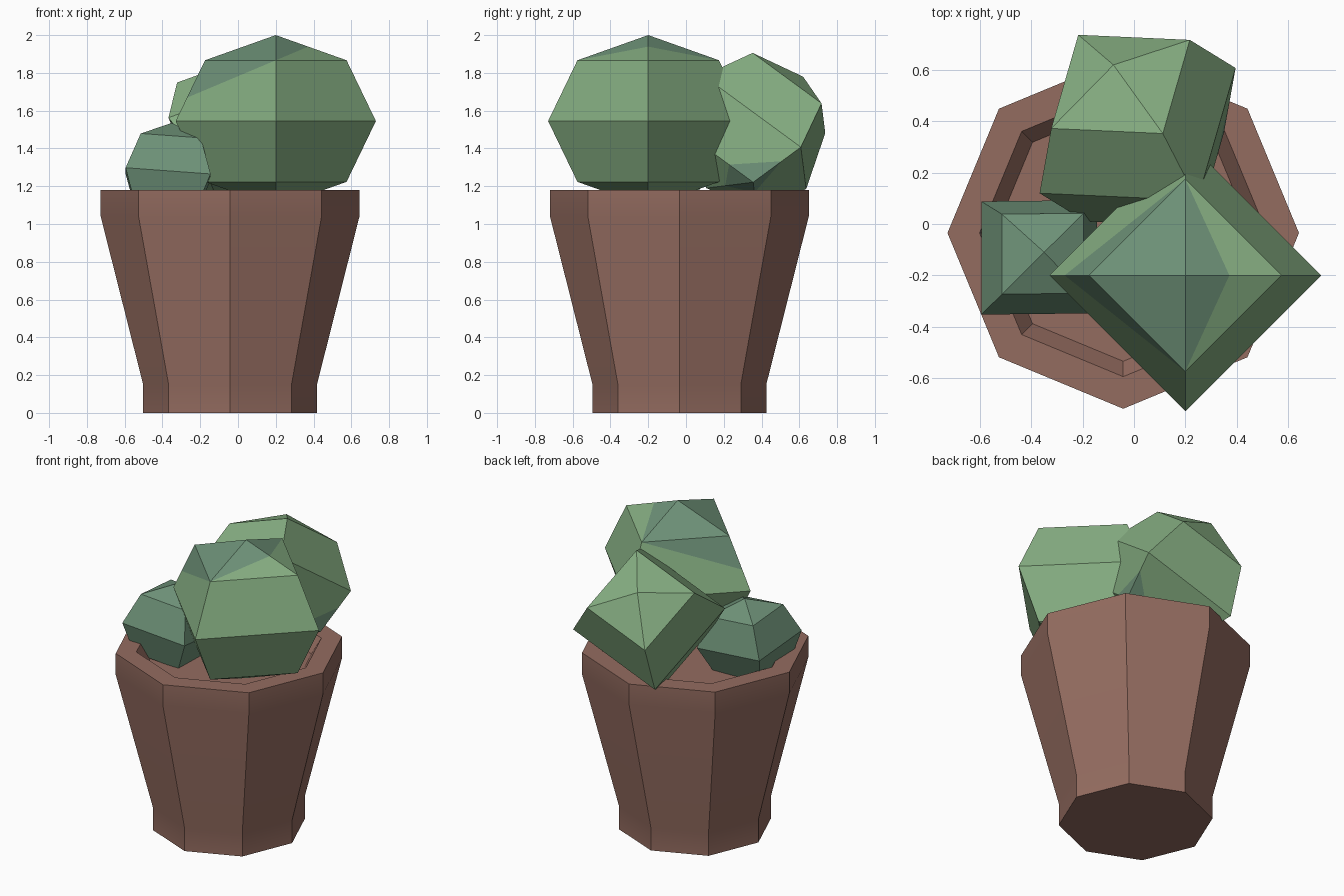
import bpy, bmesh, math
from mathutils import Vector

if "Cube" in bpy.data.objects:
    bpy.data.objects.remove(bpy.data.objects["Cube"])


def material(name, rgb):
    m = bpy.data.materials.new(name)
    m.diffuse_color = (*rgb, 1)
    m.use_nodes = True
    m.node_tree.nodes["Principled BSDF"].inputs["Base Color"].default_value = m.diffuse_color
    return m


clay = material("clay_brown", (0.296, 0.150, 0.117))
leaf = material("leaf_green", (0.238, 0.423, 0.223))
sage = material("blue_green", (0.156, 0.287, 0.188))


def finish(bm, name, mats):
    bmesh.ops.recalc_face_normals(bm, faces=bm.faces)
    me = bpy.data.meshes.new(name)
    bm.to_mesh(me)
    bm.free()
    for m in mats:
        me.materials.append(m)
    ob = bpy.data.objects.new(name, me)
    bpy.context.collection.objects.link(ob)
    return ob


# Octagonal pot: foot, flared wall, rim and recessed soil floor (radius, height)
bm = bmesh.new()
profile = [(0.46, 0), (0.46, 0.15), (0.685, 1.04), (0.685, 1.18), (0.56, 1.18), (0.50, 1.08)]
rings = []
for r, z in profile:
    rings.append([bm.verts.new((-0.042 + r * math.cos(i * math.pi / 4),
                                -0.035 + r * math.sin(i * math.pi / 4), z)) for i in range(8)])
for a, b in zip(rings, rings[1:]):
    for i in range(8):
        j = (i + 1) % 8
        bm.faces.new((a[i], a[j], b[j], b[i]))
bm.faces.new(rings[0])
bm.faces.new(rings[-1])
pot = finish(bm, "pot", [clay])
bpy.context.view_layer.objects.active = pot
pot.select_set(True)
bpy.ops.object.shade_smooth_by_angle(angle=math.radians(30))


def cactus(name, centre, e1, e2, axis, mats, cut=None):
    """Four-sided squashed ball; e1, e2 and axis are its half-axes.
    cut = (normal, distance) in unit-ball space; the far side gets colour 2."""
    bm = bmesh.new()
    bmesh.ops.create_uvsphere(bm, u_segments=4, v_segments=4, radius=1)
    if cut:
        n, d = Vector(cut[0]), cut[1]
        bmesh.ops.bisect_plane(bm, geom=bm.verts[:] + bm.edges[:] + bm.faces[:],
                               plane_co=n * d / n.length_squared, plane_no=n, dist=1e-4)
        for f in bm.faces:
            f.material_index = int(f.calc_center_median().dot(n) > d)
    c, e1, e2, axis = Vector(centre), Vector(e1), Vector(e2), Vector(axis)
    for v in bm.verts:
        v.co = c + e1 * v.co.x + e2 * v.co.y + axis * v.co.z
    return finish(bm, name, mats)


# Large upright plant with a blue-green cap
cactus("large_plant", (0.2, -0.2, 1.545), (0.53, 0, 0), (0, 0.53, 0), (0, 0, 0.455),
       [leaf, sage], ((-0.49, 0, 1), 0.707))

# Tilted plant at the back with a small blue-green lower corner
cactus("back_plant", (0.014, 0.364, 1.485), (0.233, -0.272, 0.30), (0.382, 0.244, -0.078),
       (-0.094, 0.256, 0.295), [leaf, sage], ((0, 1, -1), 1.167))

# Small blue-green plant on the left
cactus("small_plant", (-0.37, -0.13, 1.265), (0.225, -0.218, 0), (0.225, 0.223, -0.033),
       (0.02, 0.02, 0.27), [sage])
